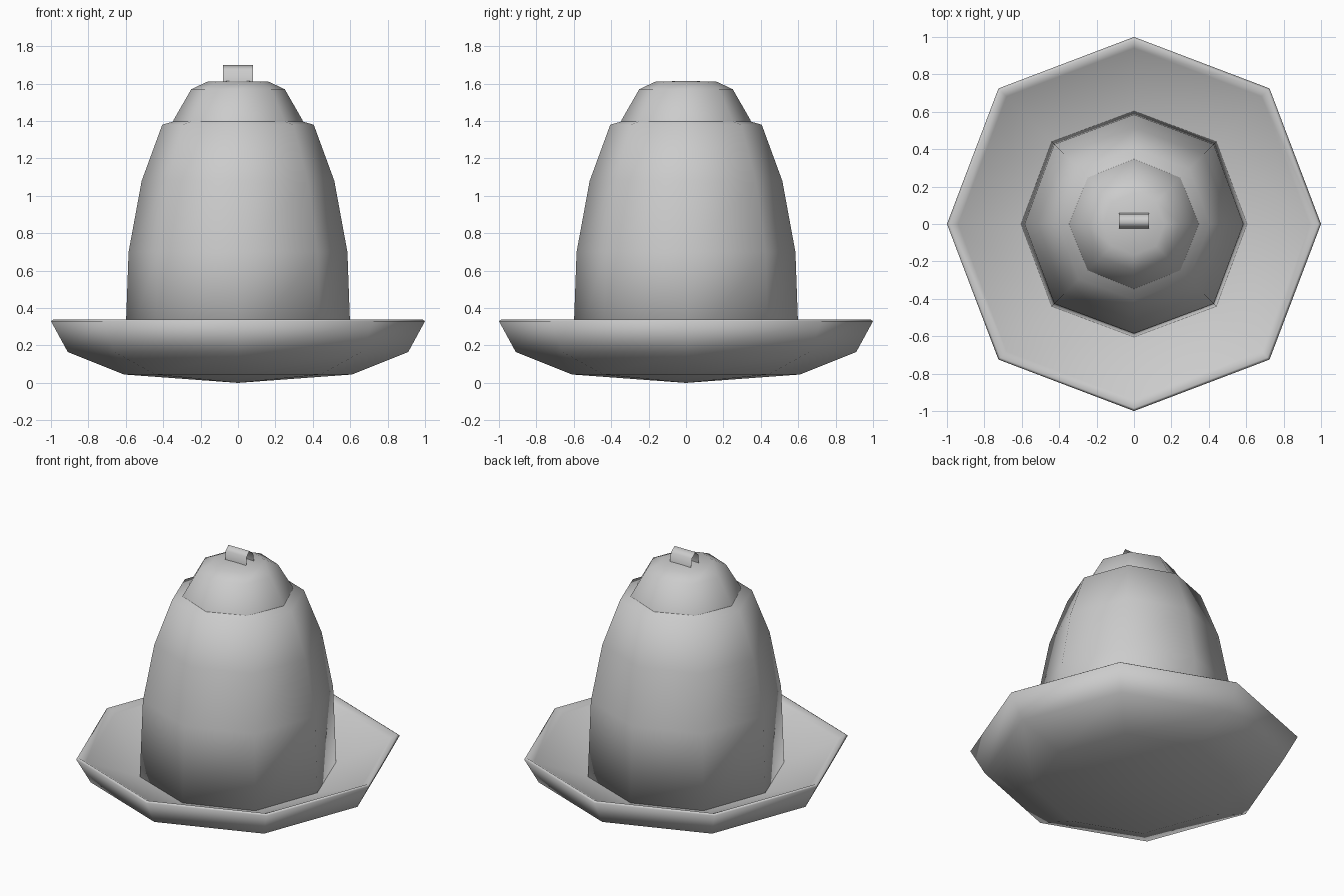
import bpy, bmesh, math

cube = bpy.data.objects.get("Cube")
if cube:
    bpy.data.objects.remove(cube, do_unlink=True)

# Single plain grey for every part
grey = bpy.data.materials.new("plain grey")
grey.use_nodes = True
colour = (0.6, 0.6, 0.6, 1)
grey.diffuse_color = colour
grey.node_tree.nodes["Principled BSDF"].inputs["Base Color"].default_value = colour


def finish(name, bm):
    mesh = bpy.data.meshes.new(name)
    bm.to_mesh(mesh)
    bm.free()
    mesh.materials.append(grey)
    for poly in mesh.polygons:
        poly.use_smooth = True
    obj = bpy.data.objects.new(name, mesh)
    bpy.context.collection.objects.link(obj)
    return obj


def lathe(name, profile, corner=1.03, sides=8):
    """Turn (radius, height) points into an octagonal solid; radius 0 is a pole."""
    bm = bmesh.new()
    rings = []
    for r, z in profile:
        if r == 0:
            rings.append([bm.verts.new((0, 0, z))] * sides)
            continue
        ring = []
        for i in range(sides):
            a = math.tau * i / sides
            rr = r * (corner if i % 2 else 1)
            ring.append(bm.verts.new((rr * math.cos(a), rr * math.sin(a), z)))
        rings.append(ring)
    for low, high in zip(rings, rings[1:]):
        for i in range(sides):
            j = (i + 1) % sides
            loop = [low[i], low[j], high[j], high[i]]
            bm.faces.new(list(dict.fromkeys(loop)))
    bmesh.ops.recalc_face_normals(bm, faces=bm.faces)
    return finish(name, bm)


# Shallow dish with a thin raised rim and a hollow top
lathe("dish", [(0, 0), (0.61, 0.045), (0.91, 0.165), (1, 0.33), (0.985, 0.34),
               (0.94, 0.31), (0.61, 0.18), (0, 0.12)], 1.025)

# Tall bell-shaped cover
lathe("cover", [(0, 0.15), (0.605, 0.15), (0.585, 0.7), (0.515, 1.08),
                (0.405, 1.38), (0, 1.5)])

# Small cap on the cover
lathe("cap", [(0, 1.37), (0.355, 1.37), (0.345, 1.405), (0.25, 1.57),
              (0.165, 1.61), (0, 1.615)], 1.01)

# Bent strip handle on top
bm = bmesh.new()
path = [(-0.025, 1.61), (-0.02, 1.67), (0.01, 1.7), (0.05, 1.67), (0.06, 1.61)]
rows = [[bm.verts.new((x, y, z)) for x in (-0.08, 0.08)] for y, z in path]
for a, b in zip(rows, rows[1:]):
    bm.faces.new((a[0], a[1], b[1], b[0]))
finish("handle", bm)
